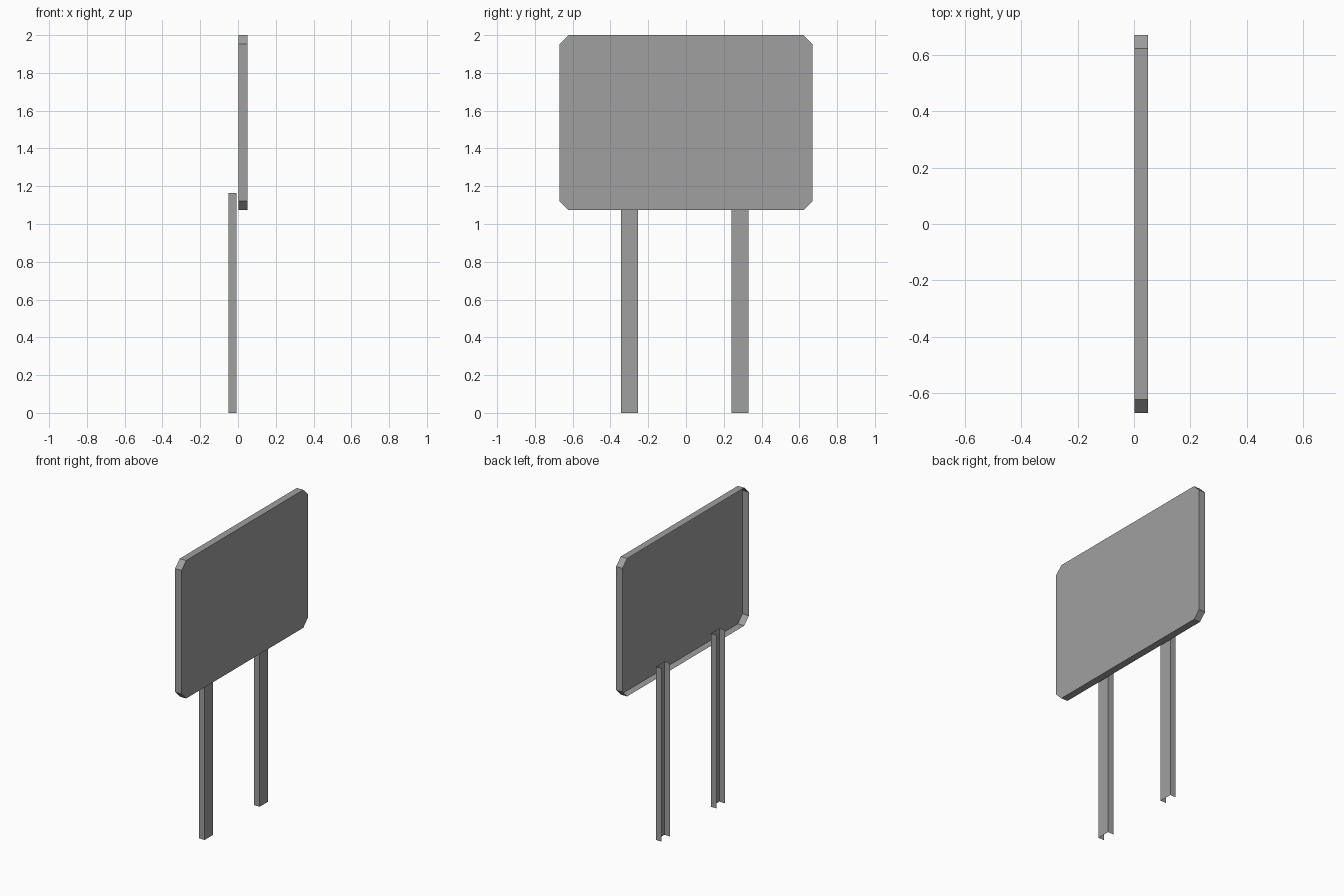
import bpy, bmesh
from mathutils import Vector

cube = bpy.data.objects.get("Cube")
if cube:
    bpy.data.objects.remove(cube, do_unlink=True)

# Bare sheet metal
metal = bpy.data.materials.new("grey metal")
metal.use_nodes = True
grey = (0.35, 0.35, 0.35, 1)
metal.diffuse_color = grey
metal.node_tree.nodes["Principled BSDF"].inputs["Base Color"].default_value = grey


def folded_sheet(name, low, high, open_sides, corner=0):
    """Thin folded sheet: a box shell with the listed sides left open."""
    low, high = Vector(low), Vector(high)
    bm = bmesh.new()
    bmesh.ops.create_cube(bm, size=1)
    for v in bm.verts:
        v.co = (low + high) / 2 + v.co * (high - low)
    bm.normal_update()
    # Cut the four corners that run through the depth
    if corner:
        edges = [e for e in bm.edges
                 if abs(e.verts[0].co.x - e.verts[1].co.x) > 0.001]
        bmesh.ops.bevel(bm, geom=edges, offset=corner, segments=1,
                        affect='EDGES')
        bm.normal_update()
    bmesh.ops.recalc_face_normals(bm, faces=bm.faces)
    removed = [f for f in bm.faces
               if any(f.normal.dot(Vector(s)) > 0.99 for s in open_sides)]
    bmesh.ops.delete(bm, geom=removed, context='FACES')
    mesh = bpy.data.meshes.new(name)
    bm.to_mesh(mesh)
    bm.free()
    mesh.materials.append(metal)
    obj = bpy.data.objects.new(name, mesh)
    bpy.context.collection.objects.link(obj)
    return obj


back, up, down = (-1, 0, 0), (0, 0, 1), (0, 0, -1)

# Sign panel: shallow tray with clipped corners, open behind
folded_sheet("sign_panel", (0.002, -0.67, 1.073), (0.05, 0.67, 2),
             [back], corner=0.048)

# Posts: U channels, open behind and at both ends
for name, y in (("near_post", -0.298), ("far_post", 0.286)):
    folded_sheet(name, (-0.05, y - 0.045, 0), (-0.008, y + 0.045, 1.165),
                 [back, up, down])
